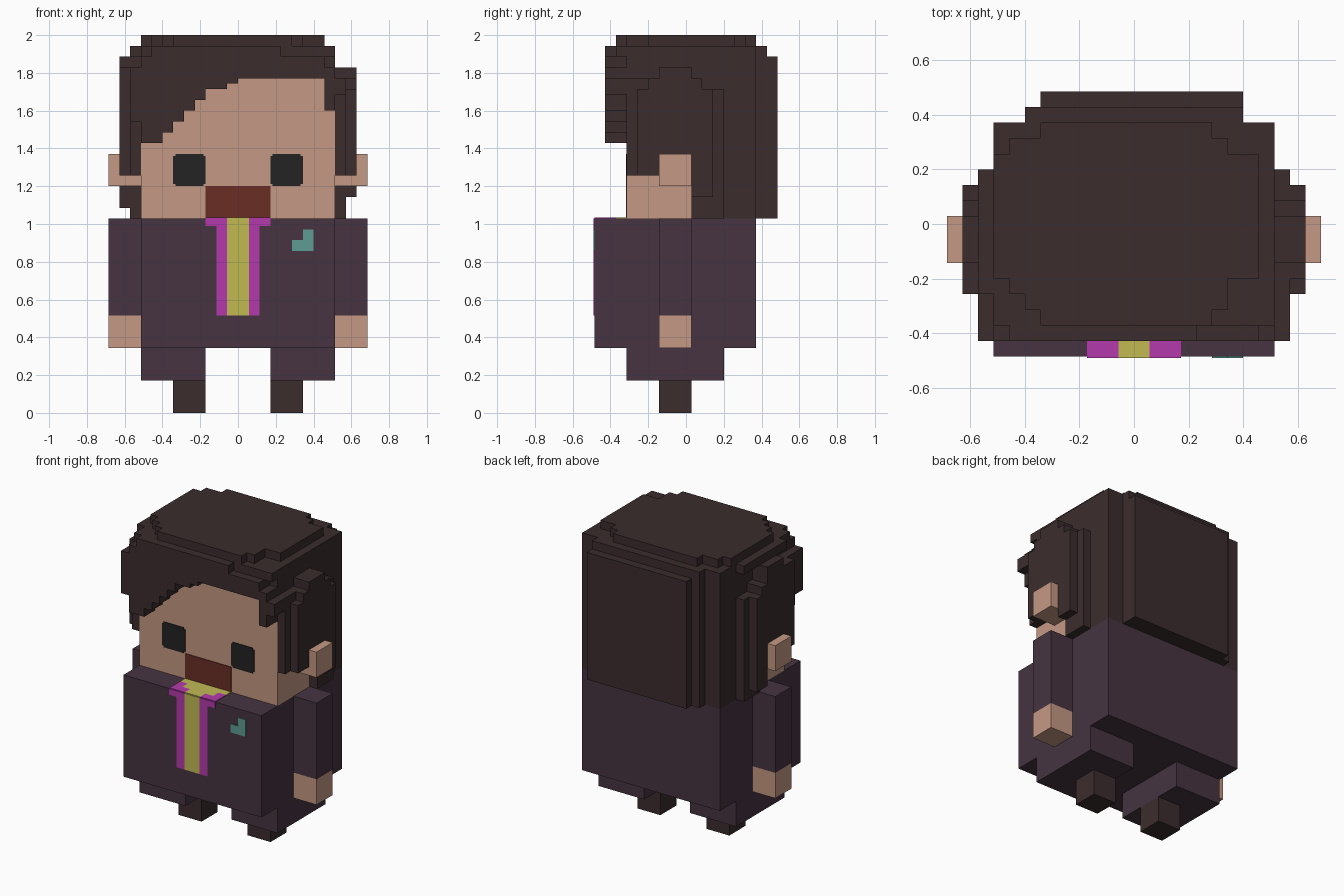
import bpy, bmesh

if "Cube" in bpy.data.objects:
    bpy.data.objects.remove(bpy.data.objects["Cube"])

U = 2 / 35      # one voxel
T = 0.08        # thickness of painted plates, in voxels


def material(name, rgb):
    lin = [((c / 255 + 0.055) / 1.055) ** 2.4 for c in rgb] + [1]
    m = bpy.data.materials.new(name)
    m.use_nodes = True
    m.diffuse_color = lin
    m.node_tree.nodes["Principled BSDF"].inputs["Base Color"].default_value = lin
    return m


HAIR = material("dark brown", (59, 44, 45))
SKIN = material("skin", (196, 153, 131))
CLOTH = material("plum cloth", (70, 52, 65))
PINK = material("magenta", (180, 58, 172))
GOLD = material("yellow", (193, 186, 84))
TEAL = material("teal", (94, 155, 146))
MOUTH = material("dark red", (106, 45, 36))
BLACK = material("near black", (35, 35, 35))


def part(name, mat, boxes):
    """One object from boxes (x0, x1, y0, y1, z0, z1) in voxels."""
    bm = bmesh.new()
    for x0, x1, y0, y1, z0, z1 in boxes:
        cube = bmesh.ops.create_cube(bm, size=1)
        for v in cube["verts"]:
            v.co = ((x1 if v.co.x > 0 else x0) * U,
                    (y1 if v.co.y > 0 else y0) * U,
                    (z1 if v.co.z > 0 else z0) * U)
    me = bpy.data.meshes.new(name)
    bm.to_mesh(me)
    bm.free()
    me.materials.append(mat)
    ob = bpy.data.objects.new(name, me)
    bpy.context.collection.objects.link(ob)
    return ob


def pair(name, mat, boxes):
    """The same boxes on the left (+x) and mirrored on the right."""
    part("left_" + name, mat, boxes)
    part("right_" + name, mat, [(-b[1], -b[0], *b[2:]) for b in boxes])


def front(y, rects):
    """Thin plates lying on a front face at depth y."""
    return [(x0, x1, y - T, y, z0, z1) for x0, x1, z0, z1 in rects]


def top(rects):
    """Thin plates lying on the shoulders."""
    return [(x0, x1, y0, y1, 18, 18 + T) for x0, x1, y0, y1 in rects]


# Body and limbs
part("jacket", CLOTH, [(-9, 9, -8.5, 6.5, 6, 18)])
pair("trouser_leg", CLOTH, [(3, 9, -5.5, 3.5, 3, 6)])
pair("foot", HAIR, [(3, 6, -2.5, 0.5, 0, 3)])
pair("sleeve", CLOTH, [(9, 12, -2.5, 0.5, 9, 18)])
pair("hand", SKIN, [(9, 12, -2.5, 0.5, 6, 9)])

# Shirt, lapels and heart pin
part("shirt", GOLD, front(-8.5, [(-1, 1, 9, 18)])
     + top([(-1, 1, -8.5, -7.5), (-2, 2, -7.5, -6.5), (-3, 3, -6.5, -5.5)]))
pair("lapel", PINK, front(-8.5, [(1, 2, 9, 17.3), (1, 3, 17.3, 18)])
     + top([(1, 3, -8.5, -7.5), (2, 3, -7.5, -6.5)]))
part("heart_pin", TEAL, front(-8.5, [(5, 7, 15, 16), (6, 7, 16, 17)]))

# Head and face
part("head", SKIN, [(-9, 9, -5.5, 0.5, 18, 31)])
pair("ear", SKIN, [(9, 12, -2.5, 0.5, 21, 24)])
pair("eye", BLACK, front(-5.5, [(3, 6, 21.2, 23.8), (3.2, 5.8, 21, 21.2),
                                (3.2, 5.8, 23.8, 24)]))
part("mouth", MOUTH, front(-5.5, [(-3, 3, 18, 21)]))

# Hair cap: stepped crown on top of the back block
part("hair_crown", HAIR, [
    (-9, 9, -5.5, 6.5, 31, 33),
    (-9, 9, -6.5, 6.5, 33, 34), (-10, -9, -4.5, 3.5, 33, 34),
    (-9, 8, -3.5, 4.5, 34, 35), (-8, 6, 4.5, 5.5, 34, 35),
    (-6, 5, 5.5, 6.5, 34, 35), (-8, 6, -4.5, -3.5, 34, 35),
    (-7, 6, -5.5, -4.5, 34, 35), (-6, 5, -6.5, -5.5, 34, 35)])
part("hair_back", HAIR, [
    (-9, 9, 0.5, 6.5, 18, 31),
    (-7, 7, 6.5, 7.5, 18, 34),
    (-6, 7, 7.5, 8.5, 18, 33)])

# Fringe: columns (x0, x1, bottom, top) sweeping up to one side
fringe = [(-10, -9, 27, 32), (-9, -8, 25, 33), (-8, -7, 25, 34), (-7, -6, 26, 34),
          (-6, -5, 27, 34), (-5, -4, 28, 34), (-4, -3, 29, 34), (-3, -1, 30, 34),
          (-1, 0, 30.5, 34), (0, 4, 31, 34), (4, 8, 31, 33), (8, 9, 28, 32),
          (9, 10, 29.5, 31)]
part("fringe", HAIR, [(a, b, -7.5, -5.5, z0, min(z1, 33)) for a, b, z0, z1 in fringe]
     + [(a, b, -7.5, -6.5, 33, z1) for a, b, z0, z1 in fringe if z1 > 33])

# Side hair: two layers, in front of, above and behind each ear
for side, s, rise, low in (("left", 1, 0, 20), ("right", -1, 1, 19)):
    boxes = [
        (9, 10, -5.5, -2.5, 22, 31 + rise), (9, 10, -2.5, 0.5, 22, 32 + rise),
        (9, 10, 0.5, 1.5, 18, 31), (9, 10, 1.5, 3.5, 18, 30),
        (10, 11, -4.5, -3.5, 22, 30 + 2 * rise), (10, 11, -3.5, -2.5, 22, 31 + rise),
        (10, 11, -2.5, 0.5, 22, 32 + rise),
        (10, 11, 0.5, 1.5, low, 31), (10, 11, 1.5, 2.5, low, 30)]
    if s < 0:
        boxes = [(-b[1], -b[0], *b[2:]) for b in boxes]
    part(side + "_side_hair", HAIR, boxes)
